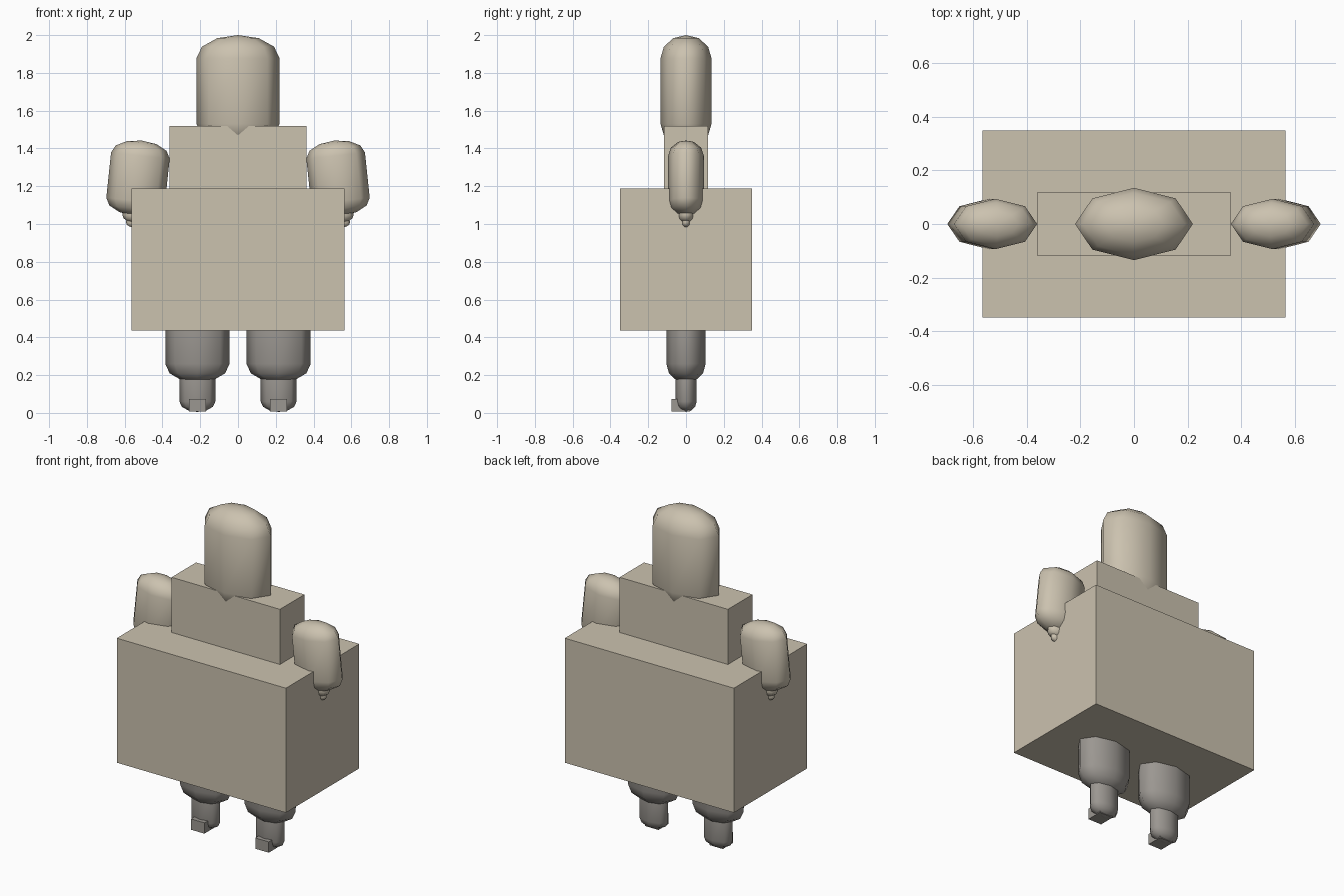
import bpy, bmesh, math
from mathutils import Matrix, Vector

if "Cube" in bpy.data.objects:
    bpy.data.objects.remove(bpy.data.objects["Cube"])


def material(name, colour):
    m = bpy.data.materials.new(name)
    m.diffuse_color = (*colour, 1)
    m.use_nodes = True
    m.node_tree.nodes["Principled BSDF"].inputs["Base Color"].default_value = m.diffuse_color
    return m


STONE = material("warm beige", (0.60, 0.54, 0.43))
GREY = material("warm grey", (0.33, 0.31, 0.285))


def finish(name, bm, mat):
    bmesh.ops.recalc_face_normals(bm, faces=bm.faces)
    mesh = bpy.data.meshes.new(name)
    bm.to_mesh(mesh)
    bm.free()
    mesh.materials.append(mat)
    obj = bpy.data.objects.new(name, mesh)
    bpy.context.collection.objects.link(obj)
    return obj


def box(name, low, high, mat):
    low, high = Vector(low), Vector(high)
    bm = bmesh.new()
    bmesh.ops.create_cube(bm, size=1)
    bmesh.ops.scale(bm, vec=high - low, verts=bm.verts)
    bmesh.ops.translate(bm, vec=(low + high) / 2, verts=bm.verts)
    return finish(name, bm, mat)


def capsule(name, rx, ry, z_low, z_high, cap, mat, matrix=Matrix()):
    """Flattened eight-sided capsule; z_low and z_high bound its straight part."""
    bm = bmesh.new()
    rows = [(z_low - cap * math.sin(a), math.cos(a)) for a in (math.pi / 3, math.pi / 6, 0)]
    rows += [(z_high + cap * math.sin(a), math.cos(a)) for a in (0, math.pi / 6, math.pi / 3)]
    rings = []
    for z, r in rows:
        rings.append([bm.verts.new((rx * r * math.cos(i * math.pi / 4),
                                    ry * r * math.sin(i * math.pi / 4), z)) for i in range(8)])
    for a, b in zip(rings, rings[1:]):
        for i in range(8):
            j = (i + 1) % 8
            bm.faces.new((a[i], a[j], b[j], b[i]))
    for ring, z in ((rings[0], z_low - cap), (rings[-1], z_high + cap)):
        pole = bm.verts.new((0, 0, z))
        for i in range(8):
            bm.faces.new((ring[i], ring[(i + 1) % 8], pole))
    bm.transform(matrix)
    for f in bm.faces:
        f.smooth = True
    return finish(name, bm, mat)


# Body blocks and head
box("torso", (-0.565, -0.35, 0.435), (0.565, 0.35, 1.187), STONE)
box("shoulder_block", (-0.362, -0.117, 1.10), (0.362, 0.117, 1.52), STONE)
capsule("head", 0.22, 0.135, 1.53, 1.878, 0.122, STONE)

for side, label in ((-1, "left"), (1, "right")):
    # Arm parts hang along an axis leaning outward, measured from the shoulder
    lean = Matrix.Translation((side * 0.517, 0, 1.362)) @ Matrix.Rotation(-side * math.radians(6), 4, 'Y')
    capsule(label + "_upper_arm", 0.156, 0.094, -0.24, 0, 0.08, STONE, lean)
    capsule(label + "_forearm", 0.062, 0.042, -0.322, -0.27, 0.035, STONE, lean)
    capsule(label + "_hand", 0.038, 0.022, -0.36, -0.33, 0.022, STONE, lean)

    # Leg parts and foot
    place = Matrix.Translation((side * 0.215, 0, 0))
    capsule(label + "_thigh", 0.17, 0.104, 0.26, 0.55, 0.10, GREY, place)
    capsule(label + "_shin", 0.095, 0.056, 0.06, 0.25, 0.055, GREY, place)
    box(label + "_foot", (side * 0.215 - 0.045, -0.078, 0.008),
        (side * 0.215 + 0.045, 0.02, 0.073), GREY)
